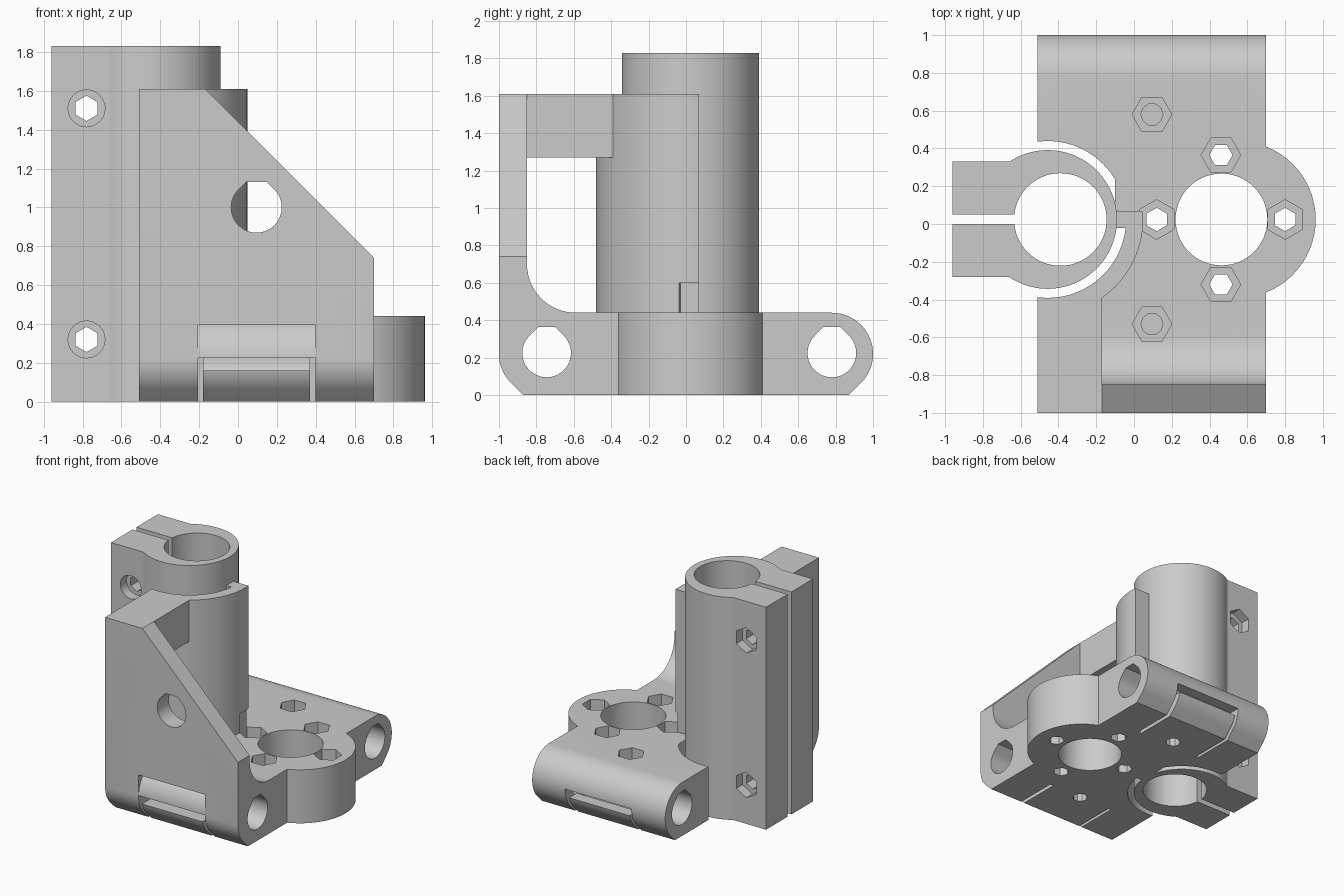
import bpy, bmesh, math

if "Cube" in bpy.data.objects:
    bpy.data.objects.remove(bpy.data.objects["Cube"], do_unlink=True)

grey = bpy.data.materials.new("plain_grey")
grey.use_nodes = True
colour = (0.6, 0.6, 0.6, 1)
grey.diffuse_color = colour
grey.node_tree.nodes["Principled BSDF"].inputs["Base Color"].default_value = colour

AXES = {"x": lambda u, v, w: (w, u, v),
        "y": lambda u, v, w: (u, w, v),
        "z": lambda u, v, w: (u, v, w)}


def prism(name, axis, points, lo, hi):
    """Extrude a 2D outline along an axis."""
    bm = bmesh.new()
    ends = [[bm.verts.new(AXES[axis](u, v, w)) for u, v in points] for w in (lo, hi)]
    bm.faces.new(ends[0])
    bm.faces.new(ends[1])
    n = len(points)
    for i in range(n):
        j = (i + 1) % n
        bm.faces.new((ends[0][i], ends[0][j], ends[1][j], ends[1][i]))
    bmesh.ops.recalc_face_normals(bm, faces=bm.faces)
    mesh = bpy.data.meshes.new(name)
    bm.to_mesh(mesh)
    bm.free()
    mesh.materials.append(grey)
    obj = bpy.data.objects.new(name, mesh)
    bpy.context.collection.objects.link(obj)
    return obj


def box(name, x0, x1, y0, y1, z0, z1):
    return prism(name, "z", [(x0, y0), (x1, y0), (x1, y1), (x0, y1)], z0, z1)


def arc(cu, cv, r, start=0, end=360, n=64):
    full = end - start == 360
    steps = n if full else n + 1
    return [(cu + r * math.cos(math.radians(start + (end - start) * i / n)),
             cv + r * math.sin(math.radians(start + (end - start) * i / n)))
            for i in range(steps)]


def hexagon(u, v, r, turn=0):
    return arc(u, v, r, turn, turn + 360, 6)


def teardrop(u, v, r, top):
    """Circle with a truncated 45 degree roof."""
    half = r * math.sqrt(2) - top
    return arc(u, v, r, 135, 405, 48) + [(u + half, v + top), (u - half, v + top)]


def combine(target, tool, operation):
    mod = target.modifiers.new("combine", "BOOLEAN")
    mod.operation = operation
    mod.solver = "EXACT"
    mod.object = tool
    bpy.context.view_layer.update()
    graph = bpy.context.evaluated_depsgraph_get()
    result = bpy.data.meshes.new_from_object(target.evaluated_get(graph))
    target.modifiers.clear()
    target.data = result
    bpy.data.objects.remove(tool, do_unlink=True)


def cut(target, tool):
    combine(target, tool, "DIFFERENCE")


def join(target, tool):
    combine(target, tool, "UNION")


LEFT, RIGHT, TOP = -0.51, 0.70, 0.44
TUBE = (-0.457, 0.024)
WALL_TOP = 1.61

# Base slab with rounded rod housings at both ends
end_arc = arc(0.78, 0.22, 0.22, -45, 90, 24)
profile = [(0.87, 0)] + end_arc
profile += [(-y, z) for y, z in reversed(profile)]
body = prism("carriage_body", "x", profile, LEFT, RIGHT)
join(body, prism("nut_boss", "z", arc(0.547, 0.024, 0.415), 0, TOP))

# Sloped front wall with its window and inner fillet
wall = prism("front_wall", "y", [(LEFT, 0.22), (RIGHT, 0.22), (RIGHT, 0.74),
                                 (-0.17, WALL_TOP), (LEFT, WALL_TOP)], -1, -0.85)
cut(wall, box("window", -0.205, 0.40, -1.1, -0.7, 0.1, 0.395))
cut(wall, prism("wall_hole", "y", teardrop(0.095, 1.0, 0.13, 0.13), -1.1, -0.7))
join(body, wall)
join(body, prism("wall_fillet", "x", [(-0.9, 0.4), (-0.59, 0.4)]
                 + arc(-0.59, 0.70, 0.26, 270, 180, 16) + [(-0.9, 0.70)], LEFT, RIGHT))

# Curved shell around the rod clamp, tied to the wall by a top block
shell = prism("curved_shell", "z", arc(*TUBE, 0.505, n=96), 0.2, WALL_TOP)
cut(shell, box("shell_back_trim", -1.2, 0.5, 0.07, 1, 0, 2))
cut(shell, box("shell_side_trim", -1.2, LEFT, -1, 1, 0, 2))
join(body, shell)
join(body, box("top_block", LEFT, -0.17, -0.9, -0.25, 1.27, WALL_TOP))
cut(body, prism("clamp_clearance", "z", arc(*TUBE, 0.415, n=96), -0.1, 2))
join(body, box("base_filler", -0.10, 0.05, 0.06, 0.235, 0, TOP))

# Rod clamp tube with split ears
clamp = prism("rod_clamp", "z", arc(*TUBE, 0.367, n=96), 0, 1.83)
join(clamp, box("ears", -0.96, TUBE[0], -0.28, 0.33, 0, 1.83))
cut(clamp, prism("clamp_bore", "z", arc(-0.39, 0.024, 0.245), -0.1, 2))
cut(clamp, box("clamp_slit", -1.1, -0.4, 0, 0.05, -0.1, 2))
for z in (0.32, 1.51):
    cut(clamp, prism("screw_hole", "y", hexagon(-0.78, z, 0.065, 30), -0.5, 0.5))
    cut(clamp, prism("screw_head", "y", arc(-0.78, z, 0.095, n=32), -0.5, -0.2))
    cut(clamp, prism("nut_trap", "y", hexagon(-0.78, z, 0.105, 30), 0.25, 0.5))
join(body, clamp)
join(body, box("clamp_bridge", -0.115, 0.046, -0.02, 0.07, 0, WALL_TOP))

# Horizontal rod holes, with flexible tongues cut underneath
for side, y in ((-1, -0.745), (1, 0.78)):
    cut(body, prism("rod_hole", "x", teardrop(y, 0.225, 0.13, 0.14), -0.6, 1.1))
    y0, y1 = sorted((side * 0.8, side * 1.1))
    cut(body, box("tongue_gap", -0.205, 0.40, y0, y1, 0.16, 0.225))
    y0, y1 = sorted((side * 0.52, side * 1.1))
    for x0, x1 in ((-0.205, -0.18), (0.37, 0.40)):
        cut(body, box("tongue_slit", x0, x1, y0, y1, -0.1, 0.225))

# Lead nut bore and its hexagonal nut traps
cut(body, prism("nut_bore", "z", arc(0.463, 0.024, 0.243), -0.1, 0.6))
for x, y, turn, through in ((0.12, 0.024, 30, True), (0.80, 0.024, 30, True),
                            (0.46, 0.365, 0, True), (0.46, -0.32, 0, True),
                            (0.095, 0.58, 0, False), (0.095, -0.53, 0, False)):
    cut(body, prism("nut_trap", "z", hexagon(x, y, 0.105, turn), 0.34, 0.6))
    if through:
        cut(body, prism("screw_hole", "z", hexagon(x, y, 0.062, turn), -0.1, 0.6))
    else:
        cut(body, prism("blind_hole", "z", arc(x, y, 0.058, n=10), -0.1, 0.3))
        cut(body, prism("blind_hole", "z", arc(x, y, 0.058, n=10), 0.32, 0.6))

# Smooth curved faces, keep hard edges
bpy.ops.object.select_all(action="DESELECT")
body.select_set(True)
bpy.context.view_layer.objects.active = body
bpy.ops.object.shade_smooth_by_angle(angle=math.radians(30))
